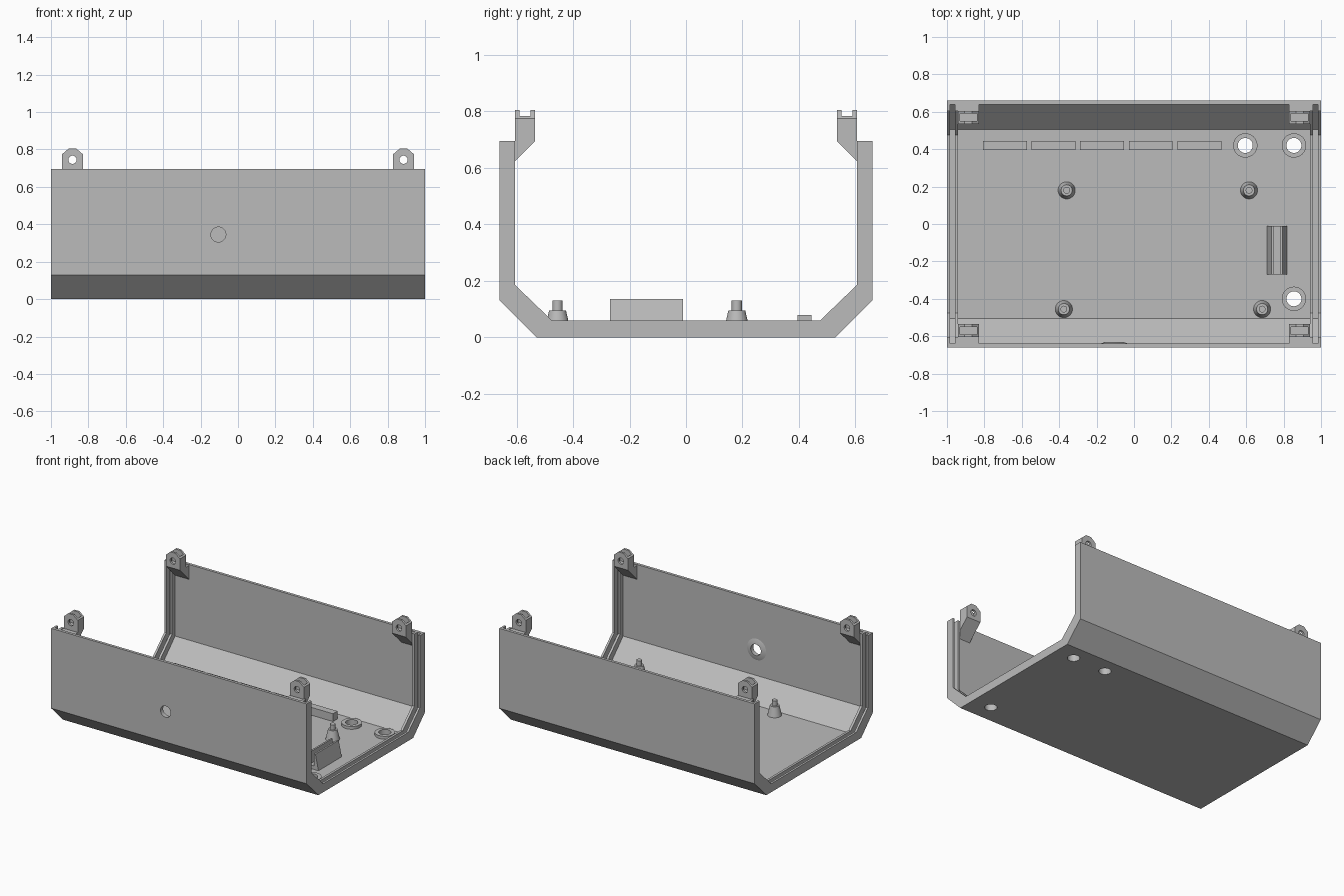
import bpy, bmesh, math
from mathutils import Matrix, Vector

cube = bpy.data.objects.get("Cube")
if cube:
    bpy.data.objects.remove(cube, do_unlink=True)

grey = bpy.data.materials.new("plain grey")
grey.use_nodes = True
GREY = (0.5, 0.5, 0.5, 1)
grey.diffuse_color = GREY
grey.node_tree.nodes["Principled BSDF"].inputs["Base Color"].default_value = GREY


def finish(name, bm):
    bmesh.ops.recalc_face_normals(bm, faces=bm.faces)
    mesh = bpy.data.meshes.new(name)
    bm.to_mesh(mesh)
    bm.free()
    mesh.materials.append(grey)
    obj = bpy.data.objects.new(name, mesh)
    bpy.context.collection.objects.link(obj)
    return obj


def prism(name, points, axis, start, end):
    """Extrude a (y, z) outline along x, or an (x, z) outline along y."""
    bm = bmesh.new()
    place = (lambda p: (start, *p)) if axis == "x" else (lambda p: (p[0], start, p[1]))
    face = bm.faces.new([bm.verts.new(place(p)) for p in points])
    out = bmesh.ops.extrude_face_region(bm, geom=[face])
    step = Vector((1, 0, 0) if axis == "x" else (0, 1, 0)) * (end - start)
    bmesh.ops.translate(bm, vec=step, verts=[v for v in out["geom"] if isinstance(v, bmesh.types.BMVert)])
    return finish(name, bm)


def box(name, x0, x1, y0, y1, z0, z1):
    return prism(name, [(x0, z0), (x1, z0), (x1, z1), (x0, z1)], "y", y0, y1)


def cone(name, place, r1, r2, depth, along_y=False, sides=32):
    """Cone frustum centred at place; r1 is the lower (or +y) end."""
    bm = bmesh.new()
    turn = Matrix.Rotation(math.pi / 2 if along_y else 0, 4, "X")
    bmesh.ops.create_cone(bm, cap_ends=True, segments=sides, radius1=r1, radius2=r2,
                          depth=depth, matrix=Matrix.Translation(place) @ turn)
    return finish(name, bm)


def select(obj):
    bpy.ops.object.select_all(action="DESELECT")
    obj.select_set(True)
    bpy.context.view_layer.objects.active = obj


def boolean(obj, tool, operation="DIFFERENCE"):
    select(obj)
    mod = obj.modifiers.new("cut", "BOOLEAN")
    mod.operation, mod.solver, mod.object = operation, "EXACT", tool
    bpy.ops.object.modifier_apply(modifier="cut")
    bpy.data.objects.remove(tool, do_unlink=True)


def mirror(obj, x=True, y=False):
    mod = obj.modifiers.new("mirror", "MIRROR")
    mod.use_axis = (x, y, False)
    mod.use_mirror_merge = False
    mod.mirror_object = None


def smooth(obj):
    select(obj)
    bpy.ops.object.shade_smooth_by_angle(angle=math.radians(30))


def both_sides(half):
    """Complete a half outline by reflecting it across y = 0."""
    return half + [(-y, z) for y, z in reversed(half)]


TOP, FLOOR = 0.695, 0.025
outer = both_sides([(0.66, TOP), (0.66, 0.13), (0.53, 0)])
inner = both_sides([(0.64, TOP), (0.64, 0.16), (0.505, FLOOR)])
rim = both_sides([(0.605, TOP), (0.605, 0.185), (0.475, 0.06)])

# Folded shell with a round hole in the front wall and three in the floor
shell = prism("shell", outer + inner[::-1], "x", -1, 1)
hole_x, hole_z = -0.105, 0.345
boss = cone("hole_boss", (hole_x, -0.635, hole_z), 0.045, 0.075, 0.01, True)
for part in (shell, boss):
    boolean(part, cone("cutter", (hole_x, -0.65, hole_z), 0.04, 0.04, 0.2, True))
smooth(boss)

# Raised rings round the floor holes
for i, (x, y) in enumerate([(0.595, 0.42), (0.855, 0.42), (0.855, -0.4)]):
    ring = cone(f"floor_ring_{i + 1}", (x, y, FLOOR + 0.01), 0.065, 0.065, 0.02)
    for part in (shell, ring):
        boolean(part, cone("cutter", (x, y, 0), 0.04, 0.04, 0.3))
    smooth(ring)

# Paired ribs at each end, leaving a groove for an end panel
for name, a, b in (("outer_rib", 0.985, 1), ("inner_rib", 0.94, 0.957)):
    mirror(prism(name, inner + rim[::-1], "x", a, b))

# Corner screw tabs with a nut slot and a screw hole
cx, w = 0.885, 0.055
tab = prism("screw_tab", [(cx - w, 0.5), (cx + w, 0.5), (cx + w, 0.775), (cx + 0.02, 0.805),
                          (cx - 0.02, 0.805), (cx - w, 0.775)], "y", 0.535, 0.64)
side = [(0.5, 0.9), (0.605, 0.9), (0.605, 0.69), (0.7, 0.69), (0.7, 0.53), (0.5, 0.73)]
boolean(tab, prism("cutter", side, "x", 0.5, 1.2), "INTERSECT")
boolean(tab, box("cutter", cx - 0.045, cx + 0.045, 0.55, 0.59, 0.715, 0.9))
boolean(tab, cone("cutter", (cx, 0.57, 0.745), 0.022, 0.022, 0.3, True, 24))
mirror(tab, True, True)

# Board standoffs: tapered foot with a pin
for i, (x, y) in enumerate([(-0.36, 0.18), (0.615, 0.18), (-0.375, -0.455), (0.685, -0.455)]):
    smooth(cone(f"standoff_foot_{i + 1}", (x, y, 0.0575), 0.047, 0.03, 0.075))
    smooth(cone(f"standoff_pin_{i + 1}", (x, y, 0.11), 0.018, 0.018, 0.042))

# Row of low bars along the back of the floor
for i in range(5):
    x = -0.808 + i * 0.26
    box(f"floor_bar_{i + 1}", x, x + 0.235, 0.395, 0.445, 0.02, 0.08)

# Slotted holder with sloping sides
mid = 0.765
half = [(0.055, 0.02), (0.03, 0.135), (0.018, 0.135), (0.018, 0.05)]
outline = [(mid + x, z) for x, z in both_sides(half)]
prism("slotted_holder", outline, "y", -0.27, -0.01)
